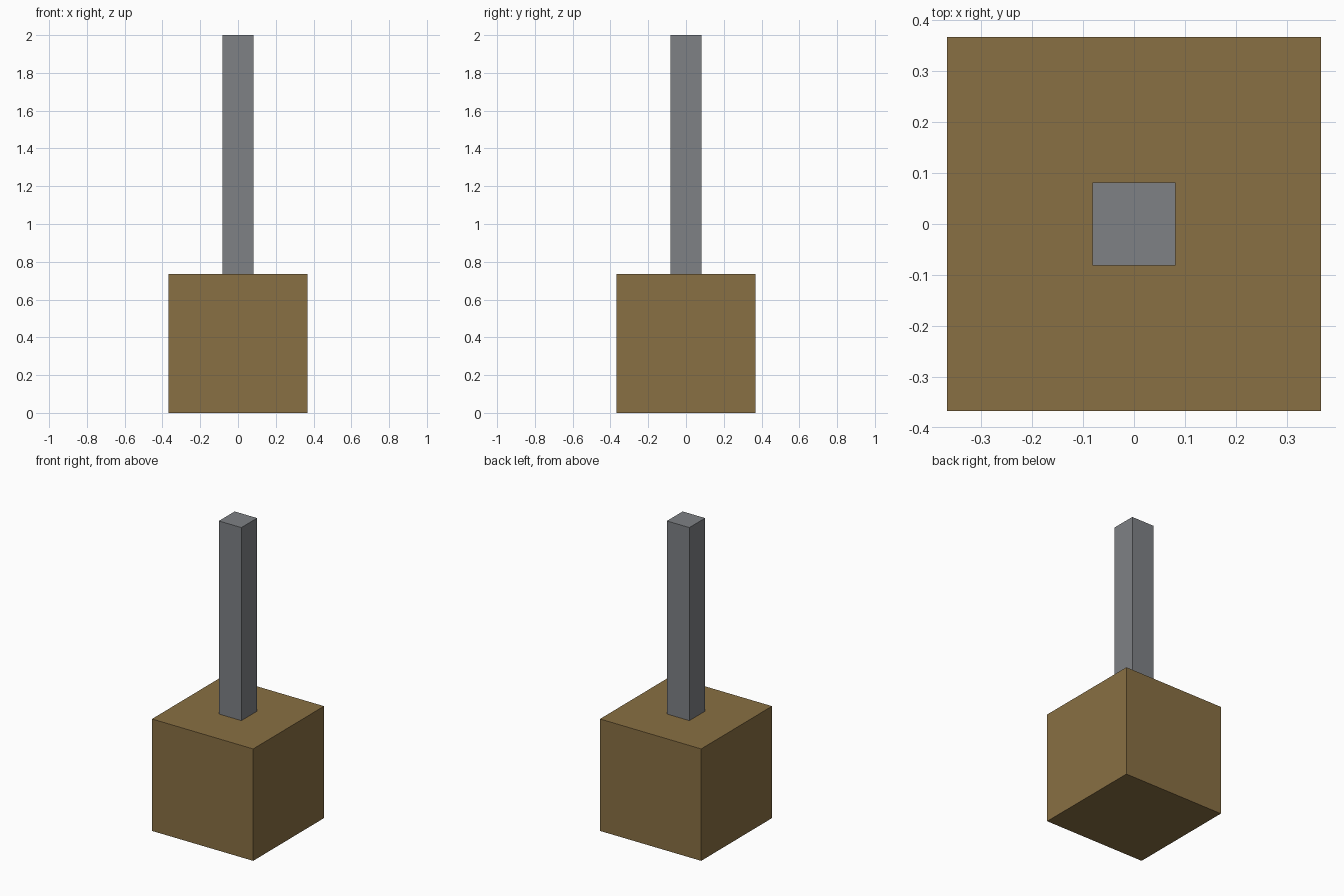
import bpy

default = bpy.data.objects.get("Cube")
if default:
    bpy.data.objects.remove(default, do_unlink=True)


def material(name, rgb):
    mat = bpy.data.materials.new(name)
    mat.use_nodes = True
    color = (*rgb, 1.0)
    mat.diffuse_color = color
    mat.node_tree.nodes["Principled BSDF"].inputs["Base Color"].default_value = color
    return mat


def box(name, width, bottom, top, mat):
    """Square box centred on the z axis, between two heights."""
    bpy.ops.mesh.primitive_cube_add(size=1, location=(0, 0, (bottom + top) / 2))
    obj = bpy.context.object
    obj.name = name
    obj.scale = (width, width, top - bottom)
    bpy.ops.object.transform_apply(location=False, rotation=False, scale=True)
    obj.data.materials.append(mat)
    return obj


BLOCK = 0.734
POST = 0.163

# Wooden cube at the bottom
box("base_block", BLOCK, 0, BLOCK, material("brown wood", (0.25, 0.16, 0.056)))

# Square post standing on the cube
box("post", POST, BLOCK, 2, material("grey metal", (0.21, 0.22, 0.235)))
